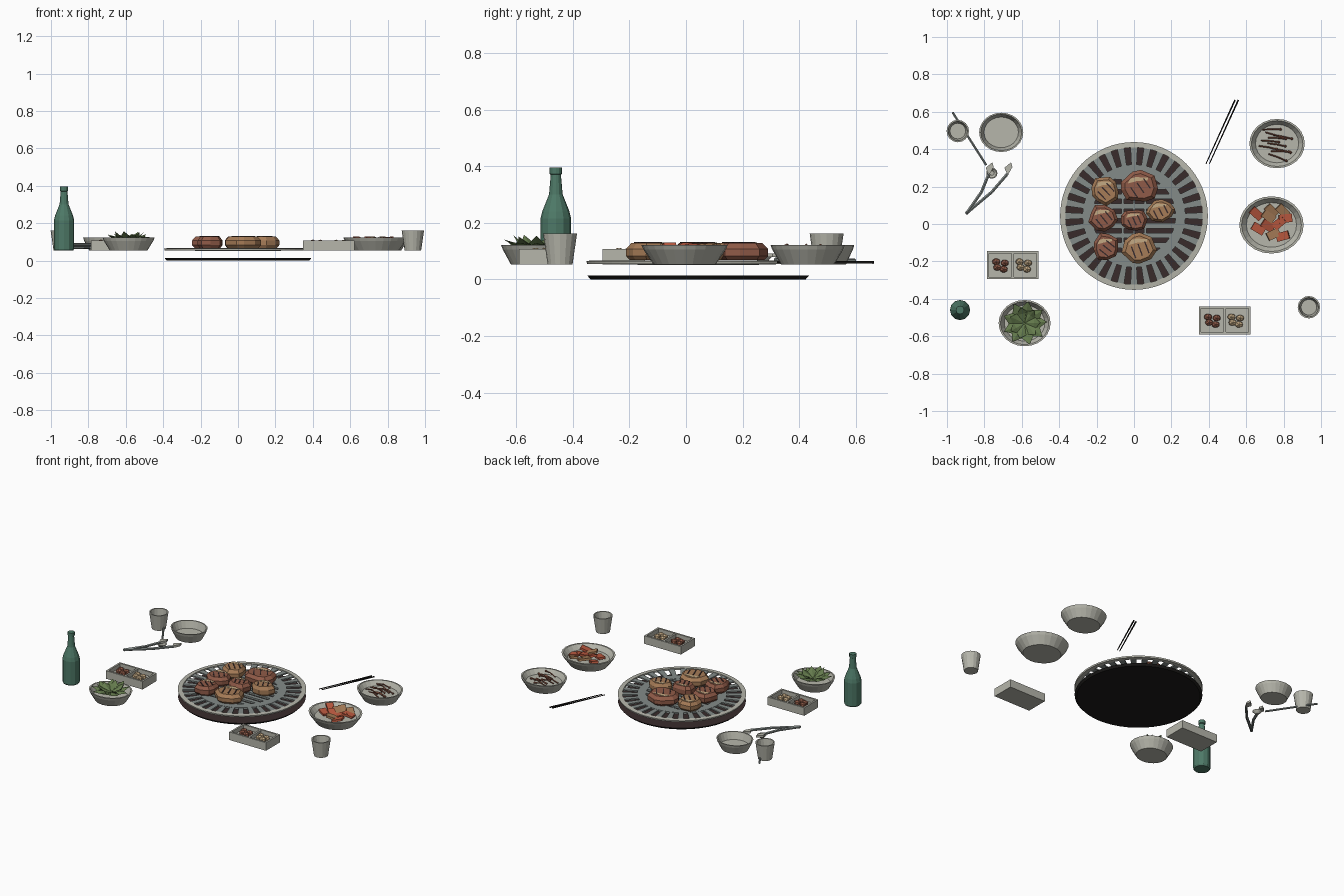
import bpy, bmesh, math, random
from mathutils import Vector, Matrix

cube = bpy.data.objects.get("Cube")
if cube:
    bpy.data.objects.remove(cube)
random.seed(4)


def mat(name, *rgb):
    m = bpy.data.materials.new(name)
    m.use_nodes = True
    m.diffuse_color = (*rgb, 1)
    m.node_tree.nodes["Principled BSDF"].inputs["Base Color"].default_value = (*rgb, 1)
    return m


ceramic = mat("pale_ceramic", .47, .47, .41)
steel = mat("grill_steel", .23, .26, .25)
ember = mat("dark_ember", .04, .024, .024)
black = mat("soot_black", .012, .011, .01)
red_meat = mat("red_meat", .28, .105, .065)
tan_meat = mat("tan_meat", .38, .2, .095)
fat = mat("pale_fat", .55, .4, .23)
glass = mat("bottle_green", .075, .19, .135)
leaf = mat("leaf_green", .13, .2, .075)
pickle = mat("pickle_red", .5, .1, .05)


def finish(name, bm, *mats):
    bmesh.ops.recalc_face_normals(bm, faces=bm.faces[:])
    me = bpy.data.meshes.new(name)
    bm.to_mesh(me)
    bm.free()
    for m in mats:
        me.materials.append(m)
    ob = bpy.data.objects.new(name, me)
    bpy.context.collection.objects.link(ob)
    return ob


def loft(bm, rings, cap=True):
    """Skin a stack of equal-length point rings."""
    vs = [[bm.verts.new(p) for p in r] for r in rings]
    n = len(vs[0])
    for a, b in zip(vs, vs[1:]):
        for i in range(n):
            bm.faces.new((a[i], a[(i + 1) % n], b[(i + 1) % n], b[i]))
    if cap:
        bm.faces.new(vs[0])
        bm.faces.new(vs[-1])


def circle(cx, cy, rx, ry, z, n):
    return [(cx + rx * math.cos(math.tau * i / n), cy + ry * math.sin(math.tau * i / n), z)
            for i in range(n)]


def turned(name, x, y, profile, m, n=24, squash=1, cap=True):
    bm = bmesh.new()
    rings = [circle(x, y, r, r * squash, z, n) for r, z in profile]
    loft(bm, rings + ([] if cap else rings[:1]), cap)
    bmesh.ops.remove_doubles(bm, verts=bm.verts[:], dist=1e-6)
    return finish(name, bm, m)


def prism(bm, pts, z0, z1):
    loft(bm, [[(x, y, z0) for x, y in pts], [(x, y, z1) for x, y in pts]])


def block(bm, c, size, turn=None):
    m = Matrix.Translation(c) @ (turn or Matrix()) @ Matrix.Diagonal((*size, 1))
    bmesh.ops.create_cube(bm, size=1, matrix=m)


def rod(bm, a, b, r0, r1=None, n=6):
    a, b = Vector(a), Vector(b)
    d = b - a
    m = Matrix.Translation((a + b) / 2) @ d.to_track_quat('Z', 'Y').to_matrix().to_4x4()
    bmesh.ops.create_cone(bm, cap_ends=True, segments=n, radius1=r0,
                          radius2=r0 if r1 is None else r1, depth=d.length, matrix=m)


# Charcoal tray
GY = .043
tray = turned("charcoal_tray", 0, GY, [(.38, 0), (.393, .014)], black, 48)
tray.data.materials.append(ember)
for p in tray.data.polygons:
    p.material_index = int(p.normal.z > .9)

# Grill: pale rim, slotted band, inner ring and straight bars
turned("grill_rim", 0, GY, [(.366, .055), (.393, .055), (.395, .065), (.366, .067)],
       ceramic, 64, cap=False)
turned("grill_inner_ring", 0, GY, [(.222, .053), (.275, .053), (.275, .065), (.222, .065)],
       steel, 64, cap=False)
bm = bmesh.new()
SPOKES = 32
for i in range(SPOKES):
    a = math.tau * i / SPOKES
    h = math.pi / SPOKES * .52
    prism(bm, [(r * math.cos(t), GY + r * math.sin(t)) for r, t in
               ((.27, a - h), (.37, a - h), (.37, a + h), (.27, a + h))], .055, .064)
finish("grill_spokes", bm, steel)
bm = bmesh.new()
for i in range(-4, 5):
    y = i * .052
    block(bm, (0, GY + y, .058), (2 * math.sqrt(.23 ** 2 - y * y), .028, .012))
for x in (-.06, 0, .06):
    block(bm, (x, GY, .054), (.012, .43, .006))
finish("grill_bars", bm, steel)


# Meat pieces with seared marks and a fat streak
def meat_piece(i, x, y, w, d, m):
    n = 9
    out = []
    for k in range(n):
        t = math.tau * (k + random.uniform(-.25, .25)) / n
        s = random.uniform(.88, 1.08)
        out.append((w / 2 * s * math.cos(t), d / 2 * s * math.sin(t)))
    bm = bmesh.new()
    loft(bm, [[(x + px * s, y + py * s, z) for px, py in out]
              for s, z in ((.85, .068), (1, .082), (1, .108), (.78, .128))])
    finish(f"meat_{i}", bm, m)
    turn = Matrix.Rotation(random.uniform(.2, .9), 4, 'Z')
    bm = bmesh.new()
    for k in (-1, 0, 1):
        c = turn @ Vector((k * w * .2, -d * .05, 0))
        block(bm, (x + c.x, y + c.y, .129), (.007, d * .38, .005), turn)
    finish(f"sear_marks_{i}", bm, ember)
    bm = bmesh.new()
    prism(bm, [(x + w * u, y + d * v) for u, v in
               ((-.3, .1), (-.08, .17), (.2, .2), (.22, .28), (-.1, .3), (-.24, .25))], .126, .13)
    finish(f"fat_streak_{i}", bm, fat)


for i, p in enumerate([(-.155, .18, .16, .16, tan_meat), (.03, .2, .21, .17, red_meat),
                       (.14, .07, .155, .13, tan_meat), (-.165, .03, .16, .155, red_meat),
                       (0, .02, .14, .125, red_meat), (-.15, -.125, .15, .155, red_meat),
                       (.03, -.13, .19, .175, tan_meat)]):
    meat_piece(i + 1, *p)


# Bowls and cups
def bowl(name, x, y, r, floor):
    turned(name, x, y, [(r * .72, .053), (r * .95, .105), (r, .122), (r * .93, .122),
                        (r * .78, floor)], ceramic, 24, .89)


bowl("empty_bowl", -.71, .49, .118, .075)
bowl("sprout_bowl", .765, .43, .148, .092)
bowl("pickle_bowl", .735, -.005, .172, .092)
bowl("salad_bowl", -.585, -.53, .139, .085)
for name, x, y in (("back_cup", -.942, .497), ("front_cup", .935, -.445)):
    turned(name, x, y, [(.044, .053), (.06, .162), (.052, .162), (.042, .09)], ceramic, 16)

# Bottle
turned("bottle", -.93, -.46, [(.049, .053), (.054, .062), (.054, .215), (.048, .24),
                              (.024, .3), (.018, .37), (.022, .373), (.022, .395)], glass, 12)


# Divided condiment boxes
def condiment_box(side, x, y):
    w, d = .276, .15
    bm = bmesh.new()
    block(bm, (x, y, .066), (w, d, .026))
    for s in (-1, 1):
        block(bm, (x + s * (w - .012) / 2, y, .08), (.012, d, .054))
        block(bm, (x, y + s * (d - .012) / 2, .08), (w - .024, .012, .054))
    block(bm, (x, y, .08), (.012, d - .024, .05))
    finish(side + "_condiment_box", bm, ceramic)
    for name, cx, m in (("sauce_lumps", x - .065, red_meat), ("garlic_cloves", x + .06, fat)):
        bm = bmesh.new()
        for u, v in ((-.024, .018), (.022, .012), (-.018, -.012), (.016, -.022)):
            bmesh.ops.create_icosphere(bm, subdivisions=1, radius=.022, matrix=Matrix.Translation(
                (cx + u, y + v, .092)) @ Matrix.Diagonal((1.1, .9, .9, 1)))
        finish(f"{side}_{name}", bm, m)


condiment_box("left", .485, -.515)
condiment_box("right", -.648, -.22)

# Salad leaves: folded blades fanned round the bowl
bm = bmesh.new()
for count, length, lift in ((9, .118, .135), (7, .085, .15)):
    for i in range(count):
        turn = Matrix.Rotation(math.tau * (i + random.uniform(-.1, .1)) / count, 4, 'Z')
        tip = lift + random.uniform(-.012, .008)
        top = [(0, 0, .108), (length * .6, -.036, .118), (length, 0, tip),
               (length * .6, .036, .118), (length * .6, 0, .128)]
        v = [bm.verts.new(Vector((-.585, -.53, 0)) + turn @ Vector(p)) for p in top]
        for a, b in ((0, 1), (1, 2), (2, 3), (3, 0)):
            bm.faces.new((v[a], v[b], v[4]))
finish("salad_leaves", bm, leaf)

# Pickled cabbage pieces
for name, m, spots in (
        ("red_pickles", pickle, ((-.08, .06), (-.02, -.005), (.06, -.06), (-.07, -.02),
                                 (.075, .035), (.04, .01))),
        ("pale_pickles", tan_meat, ((.0, .075), (.06, .075), (-.015, .045), (.01, -.05)))):
    bm = bmesh.new()
    for u, v in spots:
        turn = Matrix.Rotation(random.uniform(-.8, .8), 4, 'Z') @ Matrix.Rotation(
            random.uniform(-.35, .35), 4, 'Y')
        block(bm, (.735 + u, -.005 + v, .112), (.07, .045, .014), turn)
    finish(name, bm, m)

# Bean sprouts: bent stems with a small bean
bm = bmesh.new()
for i in range(10):
    u, v = random.uniform(-.05, .05), -.068 + i * .0145
    x, y, z = .765 + u, .43 + v, random.uniform(.1, .114)
    k = random.uniform(-.02, .03)
    rod(bm, (x - .05, y + .012, z), (x, y + k * .5, z + .01), .004, n=5)
    rod(bm, (x, y + k * .5, z + .01), (x + .045, y - .015 + k, z), .004, n=5)
    bmesh.ops.create_icosphere(bm, subdivisions=1, radius=.008,
                               matrix=Matrix.Translation((x + .045, y - .015 + k, z)))
finish("bean_sprouts", bm, red_meat)

# Chopsticks
for i, dx in enumerate((0, .018)):
    bm = bmesh.new()
    rod(bm, (.385 + dx, .322, .06), (.54 + dx, .663, .06), .003, .005)
    finish(f"chopstick_{i + 1}", bm, black)

# Spoon
bm = bmesh.new()
rod(bm, (-.97, .597, .066), (-.79, .315, .07), .007)
finish("spoon_handle", bm, steel)
turned("spoon_head", -.76, .272, [(.012, .058), (.03, .078), (.025, .079), (.012, .066)],
       ceramic, 12)

# Tongs
bm = bmesh.new()
hinge, tips = Vector((-.893, .06, .085)), ((-.775, .27, .085), (-.675, .27, .085))
for t in tips:
    mid = hinge.lerp(Vector(t), .55) + Vector((.012, -.005, 0))
    rod(bm, hinge, mid, .009)
    rod(bm, mid, t, .009)
bmesh.ops.create_icosphere(bm, subdivisions=1, radius=.011, matrix=Matrix.Translation(hinge))
finish("tong_arms", bm, steel)
bm = bmesh.new()
for x, y, z in tips:
    prism(bm, [(x, y - .01), (x + .025, y + .035), (x + .018, y + .06), (x - .018, y + .03)],
          z - .007, z + .007)
finish("tong_tips", bm, ceramic)
